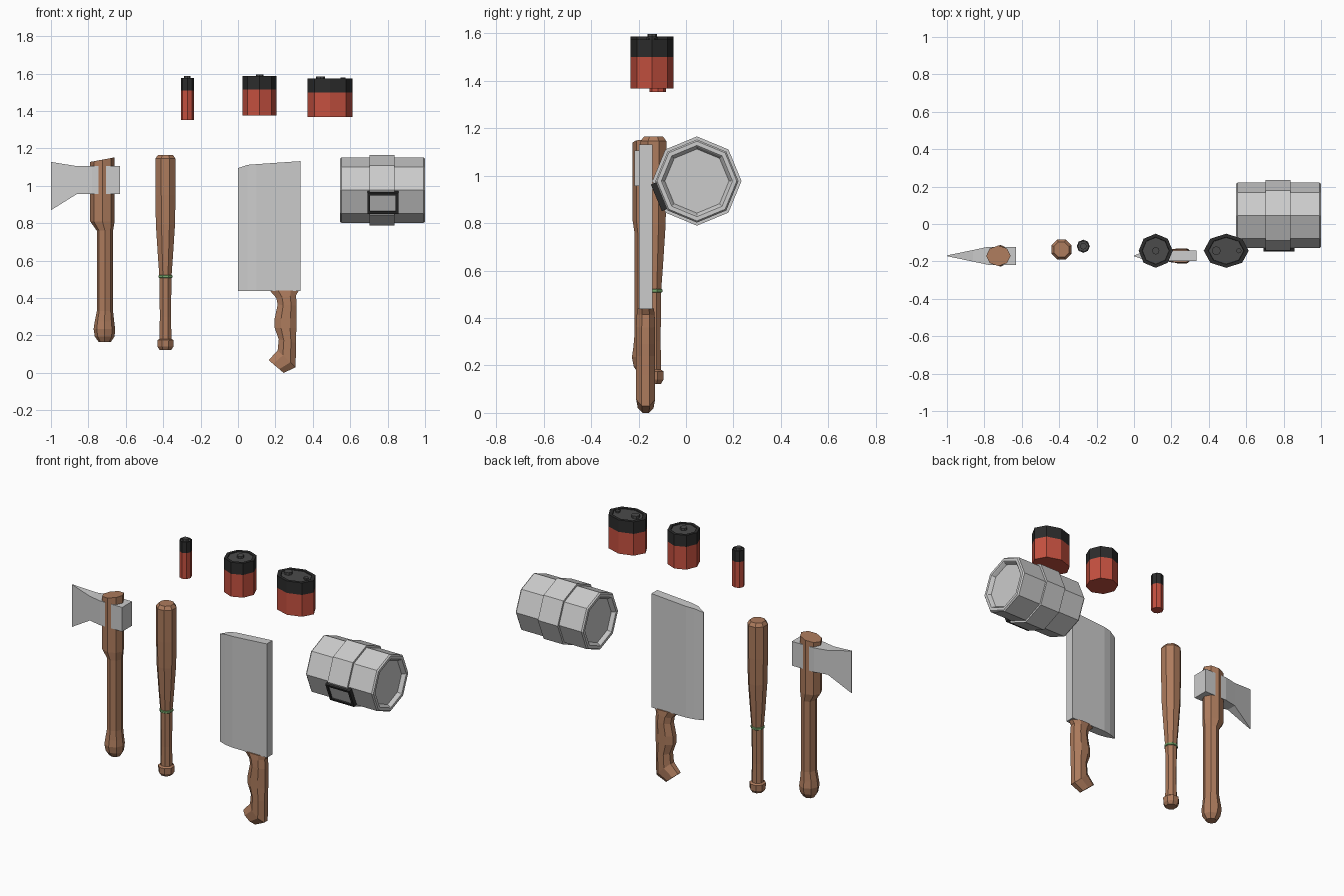
import bpy, bmesh
from math import cos, sin, pi
from mathutils import Matrix, Vector

if "Cube" in bpy.data.objects:
    bpy.data.objects.remove(bpy.data.objects["Cube"])


def material(name, rgb):
    m = bpy.data.materials.new(name)
    m.diffuse_color = (*rgb, 1)
    m.use_nodes = True
    m.node_tree.nodes["Principled BSDF"].inputs["Base Color"].default_value = m.diffuse_color
    return m


WOOD = material("wood", (0.42, 0.20, 0.11))
RED = material("red", (0.55, 0.08, 0.05))
BLACK = material("black", (0.025, 0.025, 0.025))
DARK = material("dark_grey", (0.07, 0.07, 0.07))
GREEN = material("green", (0.2, 0.42, 0.16))


def finish(name, bm, mat):
    bmesh.ops.recalc_face_normals(bm, faces=bm.faces)
    me = bpy.data.meshes.new(name)
    bm.to_mesh(me)
    bm.free()
    ob = bpy.data.objects.new(name, me)
    bpy.context.collection.objects.link(ob)
    if mat:
        me.materials.append(mat)
    return ob


def loft(name, cy, sections, mat=None, n=8, flat=False):
    """Skin n-sided rings; a section is two xz end points plus half depth in y."""
    bm = bmesh.new()
    turn, k = (pi / n, 1 / cos(pi / n)) if flat else (0, 1)
    rings = []
    for xa, za, xb, zb, d in sections:
        ring = []
        for i in range(n):
            a = turn + 2 * pi * i / n
            c, s = k * cos(a) / 2, k * sin(a) * d
            ring.append(bm.verts.new(((xa + xb) / 2 + (xb - xa) * c, cy + s,
                                      (za + zb) / 2 + (zb - za) * c)))
        rings.append(ring)
    for r, q in zip(rings, rings[1:]):
        for i in range(n):
            j = (i + 1) % n
            bm.faces.new((r[i], r[j], q[j], q[i]))
    bm.faces.new(rings[0])
    bm.faces.new(rings[-1])
    return finish(name, bm, mat)


def turned(name, cx, cy, profile, mat=None, stretch=1, flat=False):
    """Upright turned part from (radius, z) pairs."""
    return loft(name, cy, [(cx - r * stretch, z, cx + r * stretch, z, r)
                           for r, z in profile], mat, flat=flat)


def plate(name, cy, stations):
    """Box-like wedge from (x, z low, z high, half thickness) stations."""
    return loft(name, cy, [(x, lo, x, hi, t) for x, lo, hi, t in stations], n=4, flat=True)


# Axe
loft("axe_handle", -0.17, [
    (-0.745, 0.165, -0.68, 0.165, 0.03), (-0.766, 0.195, -0.66, 0.195, 0.05),
    (-0.772, 0.235, -0.657, 0.235, 0.058), (-0.766, 0.275, -0.662, 0.275, 0.052),
    (-0.755, 0.33, -0.668, 0.33, 0.047), (-0.755, 0.76, -0.668, 0.76, 0.047),
    (-0.79, 0.81, -0.66, 0.81, 0.055), (-0.79, 1.128, -0.66, 1.152, 0.055)], WOOD)
plate("axe_head", -0.17, [(-1, 0.87, 1.128, 0.002), (-0.86, 0.957, 1.105, 0.031),
                          (-0.78, 0.957, 1.105, 0.048), (-0.63, 0.957, 1.105, 0.048)])

# Bat
turned("bat", -0.388, -0.137, [
    (0.031, 0.122), (0.042, 0.14), (0.043, 0.175), (0.032, 0.182), (0.03, 0.3),
    (0.032, 0.51), (0.04, 0.62), (0.051, 0.79), (0.054, 0.95), (0.054, 1.145),
    (0.04, 1.165)], WOOD, flat=True)
turned("bat_ring", -0.388, -0.137, [(0.033, 0.507), (0.037, 0.51), (0.037, 0.52),
                                    (0.033, 0.523)], GREEN, flat=True)

# Cleaver
plate("cleaver_blade", -0.17, [(0, 0.437, 1.095, 0.002), (0.05, 0.437, 1.112, 0.02),
                               (0.1, 0.437, 1.116, 0.028), (0.333, 0.437, 1.132, 0.028)])
loft("cleaver_handle", -0.17, [
    (0.17, 0.44, 0.325, 0.44, 0.035), (0.205, 0.40, 0.31, 0.415, 0.038),
    (0.212, 0.365, 0.314, 0.36, 0.04), (0.196, 0.29, 0.314, 0.29, 0.04),
    (0.196, 0.24, 0.312, 0.24, 0.04), (0.218, 0.18, 0.31, 0.16, 0.04),
    (0.212, 0.12, 0.308, 0.03, 0.04), (0.164, 0.068, 0.244, 0.0, 0.033)],
    WOOD, flat=True)

# Metal keg lying along x, with recessed ends and a centre band
KY, KZ = 0.046, 0.977


def lying(name, profile):
    loft(name, KY, [(x, KZ - r, x, KZ + r, r) for x, r in profile])


lying("keg_body", [(0.567, 0.135), (0.55, 0.145), (0.545, 0.15), (0.545, 0.168), (0.553, 0.175),
                   (0.992, 0.175), (1.0, 0.168), (1.0, 0.15), (0.995, 0.145), (0.978, 0.135)])
lying("keg_band", [(0.703, 0.17), (0.703, 0.188), (0.837, 0.188), (0.837, 0.17)])


# Window frame on the lower front face of the band
def box_on_face(name, x, t, sx, st, depth, out, mat=None):
    up = Vector((0, -sin(pi / 8), cos(pi / 8)))
    normal = Vector((0, -cos(pi / 8), -sin(pi / 8)))
    basis = Matrix((Vector((1, 0, 0)), normal, up)).transposed().to_4x4()
    basis.translation = Vector((x, KY, KZ)) + normal * out - up * t
    bm = bmesh.new()
    bmesh.ops.create_cube(bm, size=1, matrix=basis @ Matrix.Diagonal((sx, depth, st, 1)))
    finish(name, bm, mat)


# tangent axis is tilted so the frame lies flat against the octagon side
def frame():
    for s in (-1, 1):
        box_on_face("frame_side", 0.775 + s * 0.075, 0, 0.014, 0.122, 0.03, 0.17, BLACK)
        box_on_face("frame_rail", 0.775, s * 0.054, 0.15, 0.014, 0.03, 0.17, BLACK)
    box_on_face("frame_panel", 0.775, 0, 0.14, 0.1, 0.02, 0.167)


# the side runs from the front corner downwards and back, so "up" leans forward
frame()


# Batteries: red lower shell, black collar with recessed lid, terminals
def battery(name, cx, cy, r, zs, terminals, stretch=1):
    bottom, split, top = zs
    turned(name + "_shell", cx, cy, [(r, bottom), (r, split)], RED, stretch)
    turned(name + "_collar", cx, cy, [(r, split), (r, top), (r * 0.8, top),
                                      (r * 0.78, top - 0.006)], BLACK, stretch)
    turned(name + "_lid", cx, cy, [(r * 0.78, top - 0.02), (r * 0.78, top - 0.004)], DARK, stretch)
    for dx, tr, h in terminals:
        turned(name + "_terminal", cx + dx, cy, [(tr, top - 0.01), (tr, top + h)], DARK)


battery("thin_battery", -0.271, -0.119, 0.035, (1.352, 1.51, 1.577), [(0, 0.018, 0.01)])
battery("round_battery", 0.116, -0.143, 0.091, (1.377, 1.516, 1.586), [(0, 0.02, 0.01)])
battery("wide_battery", 0.493, -0.143, 0.091, (1.367, 1.5, 1.573),
        [(-0.053, 0.024, 0.012), (0.068, 0.014, 0.006)], 1.32)
